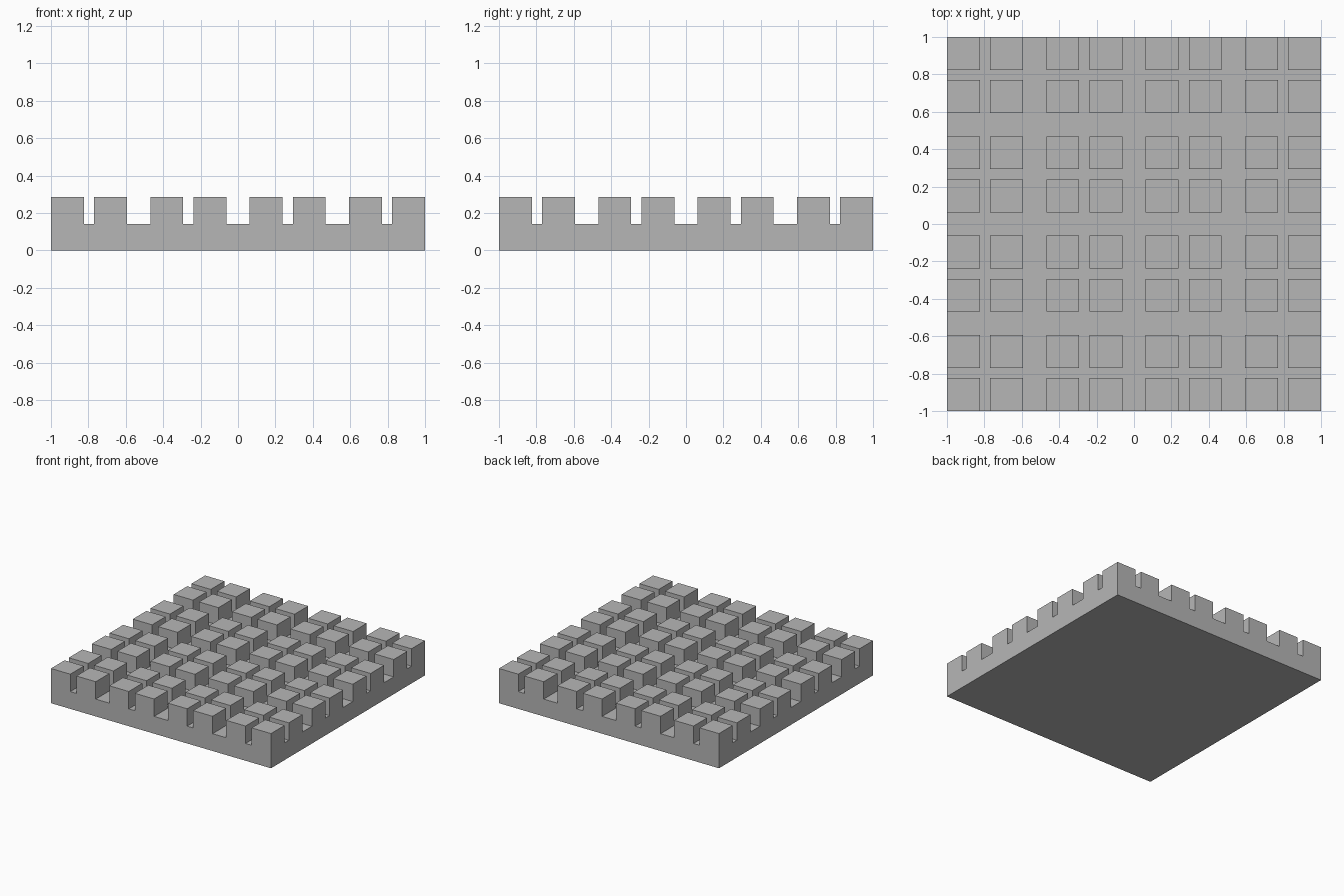
import bpy
import bmesh

if "Cube" in bpy.data.objects:
    bpy.data.objects.remove(bpy.data.objects["Cube"], do_unlink=True)

BASE, TOP = 0.142, 0.285
half = [0.062, 0.238, 0.293, 0.469, 0.593, 0.769, 0.824, 1.0]
cuts = [-c for c in reversed(half)] + half
cells = len(cuts) - 1

grey = bpy.data.materials.new("stone_grey")
grey.use_nodes = True
colour = (0.47, 0.47, 0.47, 1)
grey.diffuse_color = colour
grey.node_tree.nodes["Principled BSDF"].inputs["Base Color"].default_value = colour


def extrude(bm, faces, dz):
    """Copy the faces up or down with side walls, keeping the originals."""
    out = bmesh.ops.extrude_face_region(bm, geom=faces, use_keep_orig=True)["geom"]
    verts = [v for v in out if isinstance(v, bmesh.types.BMVert)]
    bmesh.ops.translate(bm, verts=verts, vec=(0, 0, dz))
    return [f for f in out if isinstance(f, bmesh.types.BMFace)]


# Unevenly spaced grid at the level of the channel floors
bm = bmesh.new()
bmesh.ops.create_grid(bm, x_segments=cells, y_segments=cells, size=cells / 2)
raised = []
for f in bm.faces:
    c = f.calc_center_median()
    i, j = int(c.x + cells / 2), int(c.y + cells / 2)
    if i % 2 == 0 and j % 2 == 0:
        raised.append(f)
for v in bm.verts:
    v.co = (cuts[round(v.co.x + cells / 2)], cuts[round(v.co.y + cells / 2)], BASE)

# Slab below, square blocks above
extrude(bm, bm.faces[:], -BASE)
extrude(bm, raised, TOP - BASE)
bmesh.ops.delete(bm, geom=raised, context='FACES_ONLY')

# Single underside face
under = [f for f in bm.faces if all(v.co.z < 0.001 for v in f.verts)]
bmesh.ops.dissolve_faces(bm, faces=under, use_verts=False)
bmesh.ops.recalc_face_normals(bm, faces=bm.faces[:])

mesh = bpy.data.meshes.new("block_grid_slab")
bm.to_mesh(mesh)
bm.free()
mesh.materials.append(grey)
slab = bpy.data.objects.new("block_grid_slab", mesh)
bpy.context.collection.objects.link(slab)
